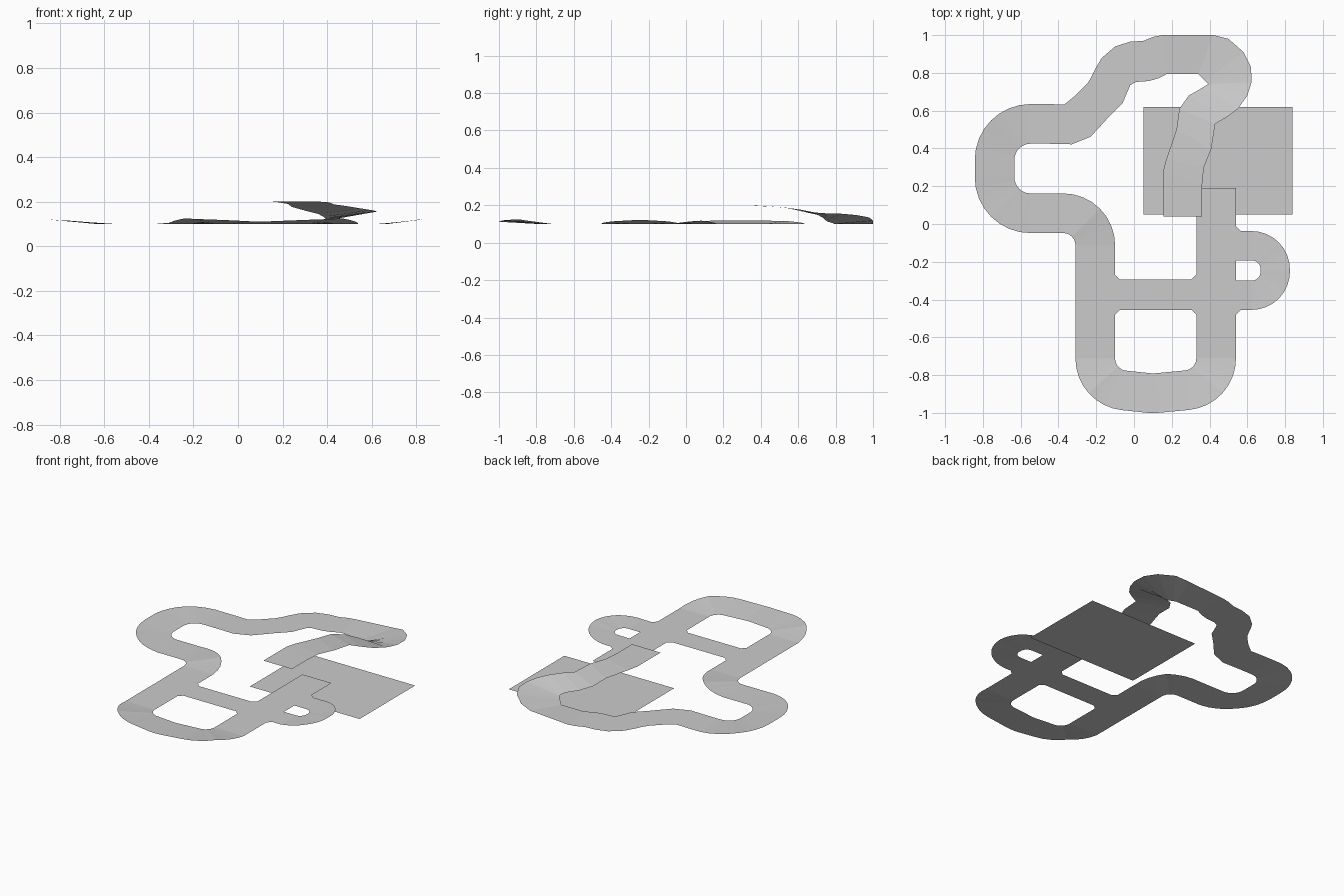
import bpy, math
from mathutils import Vector, Matrix

if "Cube" in bpy.data.objects:
    bpy.data.objects.remove(bpy.data.objects["Cube"])

grey = bpy.data.materials.new("road_grey")
grey.diffuse_color = (0.6, 0.6, 0.6, 1)
grey.use_nodes = True
grey.node_tree.nodes["Principled BSDF"].inputs["Base Color"].default_value = grey.diffuse_color
BASE = 0.10  # road level


def make(name, verts, faces):
    me = bpy.data.meshes.new(name)
    me.from_pydata(verts, [], faces)
    me.materials.append(grey)
    ob = bpy.data.objects.new(name, me)
    bpy.context.collection.objects.link(ob)
    return ob


def ribbon(name, pairs):
    """Sheet between left and right edge points."""
    verts = [p for pair in pairs for p in pair]
    faces = [(2*i, 2*i+1, 2*i+3, 2*i+2) for i in range(len(pairs) - 1)]
    return make(name, verts, faces)


def road(start, corners, end, width, steps=8):
    """Centreline with rounded corners (x, y, radius, bank in, mid, out); outside edge is raised."""
    pts = [Vector(start)] + [Vector(c[:2]) for c in corners] + [Vector(end)]

    def section(p, d, left_up=0, right_up=0):
        n = Vector((-d.y, d.x)) * width / 2
        return ((*(p + n), BASE + left_up), (*(p - n), BASE + right_up))

    out = [section(pts[0], (pts[1] - pts[0]).normalized())]
    for i, (_, _, r, b0, bm, b1) in enumerate(corners, 1):
        d1 = (pts[i] - pts[i-1]).normalized()
        d2 = (pts[i+1] - pts[i]).normalized()
        turn = math.atan2(d1.x*d2.y - d1.y*d2.x, d1.dot(d2))
        s = math.copysign(1, turn)
        a = pts[i] - d1 * r * math.tan(abs(turn) / 2)
        c = a + Vector((-d1.y, d1.x)) * s * r
        for k in range(steps + 1):
            t = k / steps
            rot = Matrix.Rotation(turn * t, 2)
            b = b0 + (bm - b0)*t*2 if t < 0.5 else bm + (b1 - bm)*(t*2 - 1)
            out.append(section(c + rot @ (a - c), rot @ d1,
                               b if s < 0 else 0, b if s > 0 else 0))
    out.append(section(pts[-1], (pts[-1] - pts[-2]).normalized()))
    return out


# lower track: start straight, bottom bend, left loop
track = road((0.435, 0.19), [
    (0.435, -0.865, 0.17, 0, 0.025, 0.018),
    (0.10, -0.897, 0.3, 0.012, 0.012, 0.012),
    (-0.205, -0.865, 0.17, 0.018, 0.025, 0),
    (-0.205, 0.057, 0.17, 0, 0.018, 0),
    (-0.738, 0.057, 0.19, 0, 0.015, 0.02),
    (-0.738, 0.53, 0.19, 0.02, 0.015, 0)], (-0.45, 0.53), 0.21)

# diagonal link: left edge x, y and right edge x, y, all at road level
link = [(-.37, .632, -.33, .422), (-.31, .68, -.23, .462), (-.25, .74, -.185, .51),
        (-.23, .77, -.14, .56), (-.20, .83, -.06, .64), (-.17, .88, -.035, .70),
        (-.10, .94, -.02, .735), (-.02, .965, .01, .752), (.05, .97, .08, .757),
        (.10, .99, .13, .772), (.15, 1.0, .175, .795)]
track += [((a, b, BASE), (c, d, BASE)) for a, b, c, d in link]

# climbing hairpin and overpass: left edge xyz, right edge xyz
climb = [(.42, 1.0, .118, .34, .795, .10), (.50, .98, .135, .355, .78, .106),
         (.58, .91, .148, .375, .76, .112), (.62, .83, .155, .39, .745, .12),
         (.622, .75, .157, .392, .741, .125), (.60, .68, .162, .385, .735, .132),
         (.55, .61, .170, .36, .72, .145), (.49, .565, .180, .29, .68, .163),
         (.43, .53, .188, .24, .61, .177), (.41, .40, .197, .225, .50, .190),
         (.37, .30, .20, .17, .34, .199), (.36, .20, .20, .155, .28, .20),
         (.36, .04, .20, .155, .04, .20)]
track += [(p[:3], p[3:]) for p in climb]
ribbon("main_track", track)

# small side loop
ribbon("side_loop", road((0.54, -0.115), [
    (0.748, -0.115, 0.125, 0, 0.014, 0.022),
    (0.748, -0.377, 0.125, 0.022, 0.014, 0)], (0.54, -0.377), 0.155))

# cross link between the two straights
ribbon("cross_link", [((-0.1, -0.293, BASE), (-0.1, -0.455, BASE)),
                      ((0.33, -0.293, BASE), (0.33, -0.455, BASE))])

# small junction corners: x, y and direction of each fillet
f = 0.025
for x, y, sx, sy in [(-.1, -.293, 1, 1), (-.1, -.455, 1, -1), (.33, -.293, -1, 1),
                     (.33, -.455, -1, -1), (.54, -.0375, 1, 1), (.54, -.4545, 1, -1)]:
    tri = (0, 1, 2) if sx * sy > 0 else (0, 2, 1)
    make("junction_corner", [(x, y, BASE), (x + sx*f, y, BASE), (x, y + sy*f, BASE)], [tri])

# ground plate under the overpass
ribbon("ground_plate", [((0.05, 0.62, 0), (0.05, 0.05, 0)), ((0.84, 0.62, 0), (0.84, 0.05, 0))])
